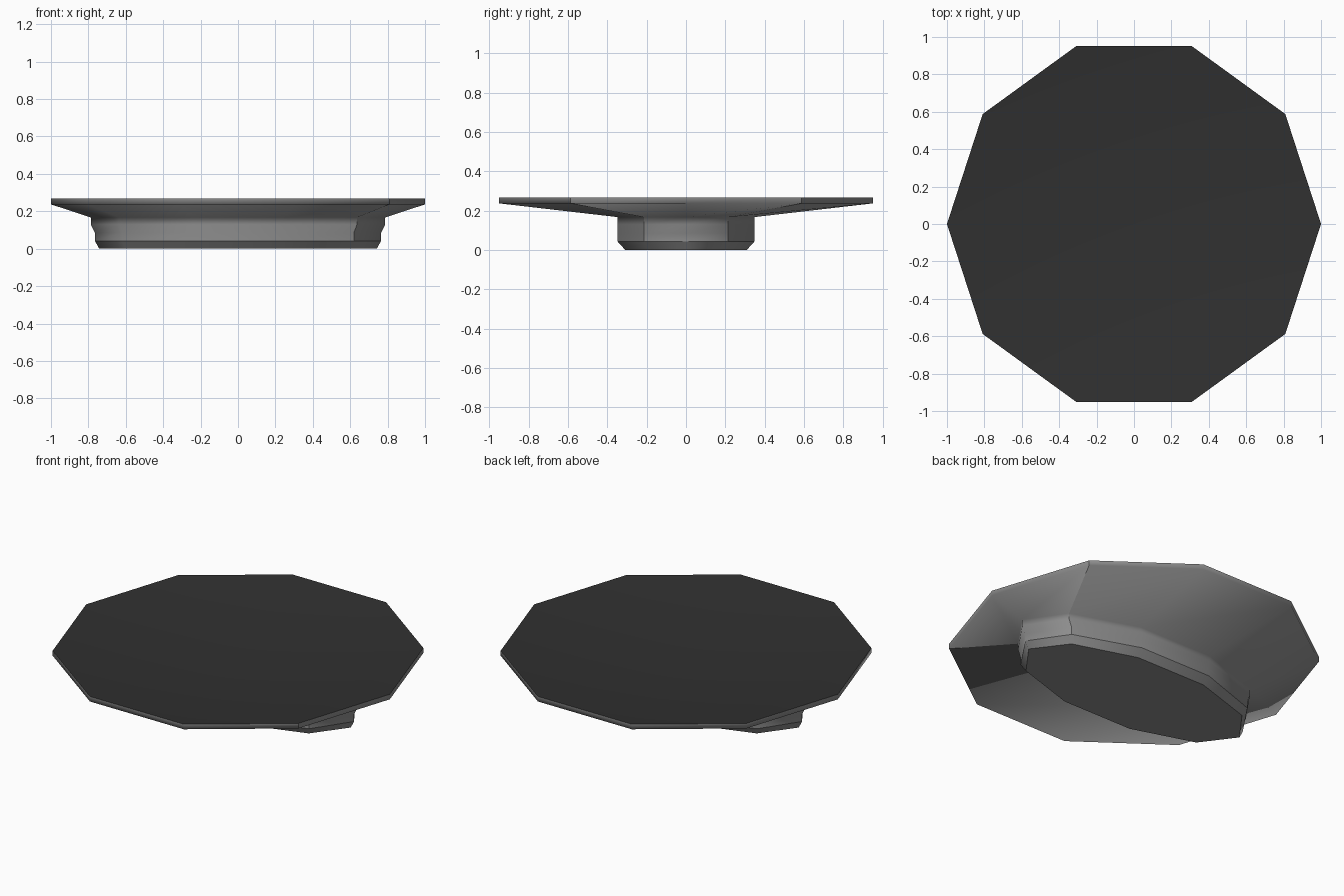
import bpy, bmesh
from math import sin, cos, pi

if "Cube" in bpy.data.objects:
    bpy.data.objects.remove(bpy.data.objects["Cube"])

SIDES = 10

# Stretched ten-sided rings from foot to top: x radius, y radius, height
RINGS = [
    (0.742, 0.325, 0.0),     # foot
    (0.765, 0.365, 0.042),   # top of foot chamfer
    (0.765, 0.365, 0.085),   # collar waist
    (0.787, 0.365, 0.130),   # collar flare
    (0.787, 0.365, 0.167),   # start of flared underside
    (1.0, 1.0, 0.237),       # lower rim
    (1.0, 1.0, 0.267),       # upper rim
]
DISH_Z = 0.157               # lowest point of the hollow top
SHARP_RINGS = (0, 1, 6)      # crisp edges around the body
SEAMS = (1, 9)               # crisp edges at the right-hand end


def material(name, value):
    mat = bpy.data.materials.new(name)
    mat.diffuse_color = (value, value, value, 1)
    mat.use_nodes = True
    mat.node_tree.nodes["Principled BSDF"].inputs["Base Color"].default_value = mat.diffuse_color
    return mat


def ring(bm, rx, ry, z):
    return [bm.verts.new((rx * cos(2 * pi * i / SIDES),
                          ry * sin(2 * pi * i / SIDES), z))
            for i in range(SIDES)]


bm = bmesh.new()
loops = [ring(bm, *r) for r in RINGS]

# Oval foot, collar, flared underside and rim
for low, high in zip(loops, loops[1:]):
    for i in range(SIDES):
        j = (i + 1) % SIDES
        bm.faces.new((low[i], low[j], high[j], high[i]))
bm.faces.new(loops[0][::-1])

# Dark, shallow hollow top
centre = bm.verts.new((0, 0, DISH_Z))
for i in range(SIDES):
    face = bm.faces.new((loops[-1][i], loops[-1][(i + 1) % SIDES], centre))
    face.material_index = 1

bmesh.ops.recalc_face_normals(bm, faces=bm.faces)
for face in bm.faces:
    face.smooth = True
for r in SHARP_RINGS:
    for i in range(SIDES):
        bm.edges.get((loops[r][i], loops[r][(i + 1) % SIDES])).smooth = False
for i in SEAMS:
    for r in range(1, len(loops) - 1):
        bm.edges.get((loops[r][i], loops[r + 1][i])).smooth = False

mesh = bpy.data.meshes.new("shallow_dish")
bm.to_mesh(mesh)
bm.free()
dish = bpy.data.objects.new("shallow_dish", mesh)
bpy.context.collection.objects.link(dish)
mesh.materials.append(material("dark_grey", 0.27))
mesh.materials.append(material("near_black", 0.03))
